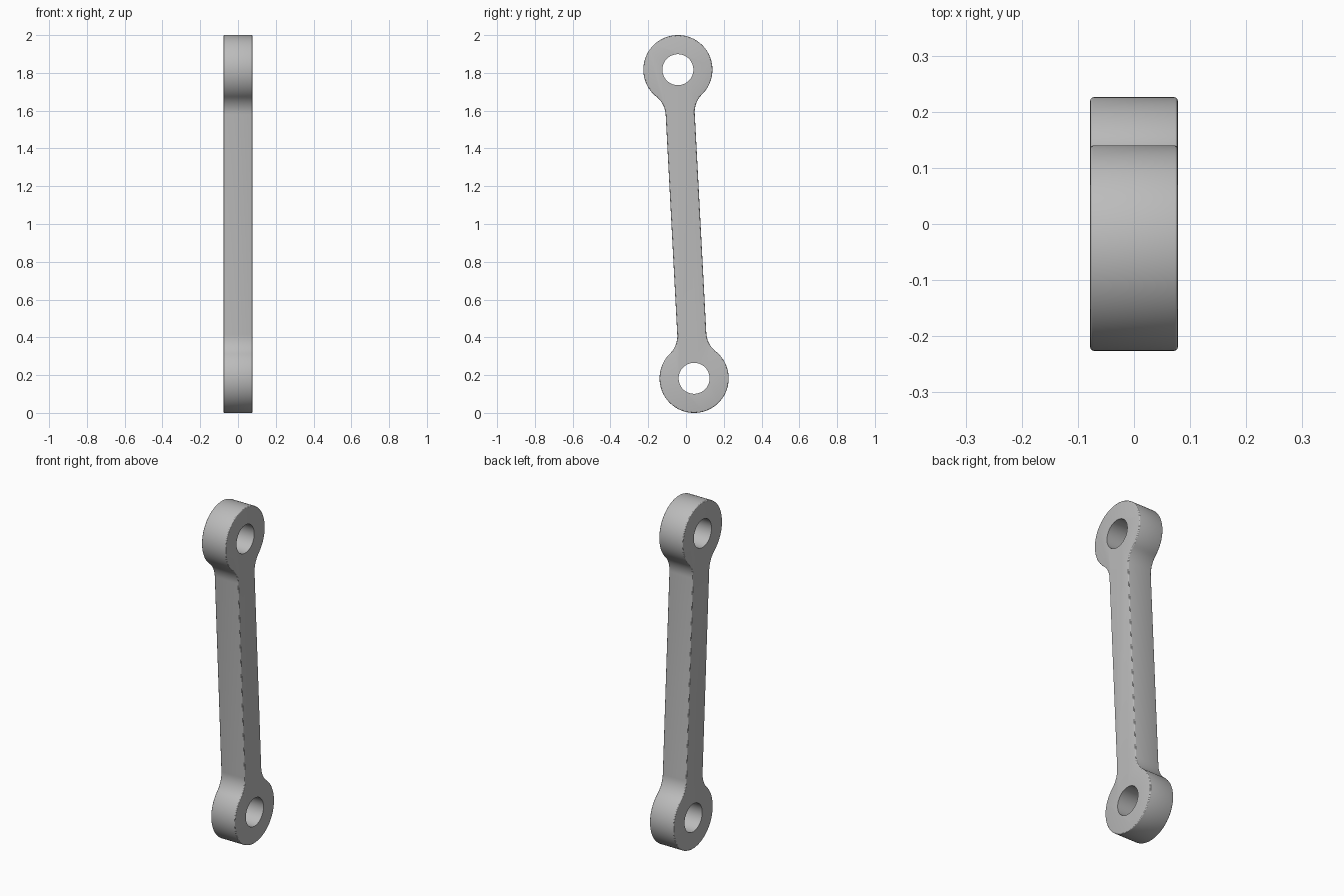
import bpy, bmesh
from math import atan2, pi, sqrt, radians
from mathutils import Vector, Matrix

if "Cube" in bpy.data.objects:
    bpy.data.objects.remove(bpy.data.objects["Cube"], do_unlink=True)

EYE_R, BORE_R = 0.183, 0.082
SHAFT_HALF, FILLET_R = 0.077, 0.13
HALF_THICK = 0.078
TOP_EYE = Vector((0, -0.043, 0.817))       # from the middle of the link
MID = Vector((0, 0, 1))
HALF_LEN = TOP_EYE.length

steel = bpy.data.materials.new("grey steel")
steel.use_nodes = True
colour = (0.5, 0.5, 0.5, 1)
steel.diffuse_color = colour
steel.node_tree.nodes["Principled BSDF"].inputs["Base Color"].default_value = colour


def arc(cu, cv, r, start, end, steps):
    """Points of an arc in the link plane (u across, v along)."""
    out = []
    for i in range(steps + 1):
        p = Matrix.Rotation(start + (end - start) * i / steps, 2) @ Vector((r, 0))
        out.append((cu + p.x, cv + p.y))
    return out


# Outline of the upper half: fillet, eye, fillet
fu = SHAFT_HALF + FILLET_R
fd = sqrt((EYE_R + FILLET_R) ** 2 - fu ** 2)
fv = HALF_LEN - fd
a = atan2(-fd, fu)                          # direction from eye to fillet centre
right = arc(fu, fv, FILLET_R, pi, a + pi, 10)
eye = arc(0, HALF_LEN, EYE_R, a, pi - a, 72)
left = [(-u, v) for u, v in reversed(right)]
half = right + eye[1:-1] + left
outline = half + [(-u, -v) for u, v in half]   # other end by half turn

# Tilted link plane
tilt = Matrix.Translation(MID) @ Matrix.Rotation(atan2(-TOP_EYE.y, TOP_EYE.z), 4, 'X')
bm = bmesh.new()
face = bm.faces.new([bm.verts.new((-HALF_THICK, u, v)) for u, v in outline])
res = bmesh.ops.extrude_face_region(bm, geom=[face])
moved = [g for g in res["geom"] if isinstance(g, bmesh.types.BMVert)]
bmesh.ops.translate(bm, verts=moved, vec=(2 * HALF_THICK, 0, 0))
bmesh.ops.recalc_face_normals(bm, faces=bm.faces)
bm.transform(tilt)
mesh = bpy.data.meshes.new("connecting_link")
bm.to_mesh(mesh)
bm.free()
link = bpy.data.objects.new("connecting_link", mesh)
bpy.context.collection.objects.link(link)
mesh.materials.append(steel)

# Softened outer rims
bevel = link.modifiers.new("soft_rim", 'BEVEL')
bevel.width, bevel.segments = 0.006, 3
bevel.limit_method, bevel.angle_limit = 'ANGLE', radians(60)

# Bores through both eyes
cutters = []
for name, side in (("upper_bore", 1), ("lower_bore", -1)):
    bpy.ops.mesh.primitive_cylinder_add(vertices=64, radius=BORE_R, depth=0.5,
                                        location=MID + side * TOP_EYE,
                                        rotation=(0, pi / 2, 0))
    cutter = bpy.context.object
    cutter.name = name
    cutter.hide_render = True
    cutter.data.materials.append(steel)
    cut = link.modifiers.new(name, 'BOOLEAN')
    cut.operation, cut.solver, cut.object = 'DIFFERENCE', 'EXACT', cutter
    cutters.append(cutter)

bpy.ops.object.select_all(action='DESELECT')
link.select_set(True)
bpy.context.view_layer.objects.active = link
for m in list(link.modifiers):
    bpy.ops.object.modifier_apply(modifier=m.name)
for c in cutters:
    bpy.data.objects.remove(c, do_unlink=True)
bpy.ops.object.shade_smooth_by_angle(angle=radians(25))
